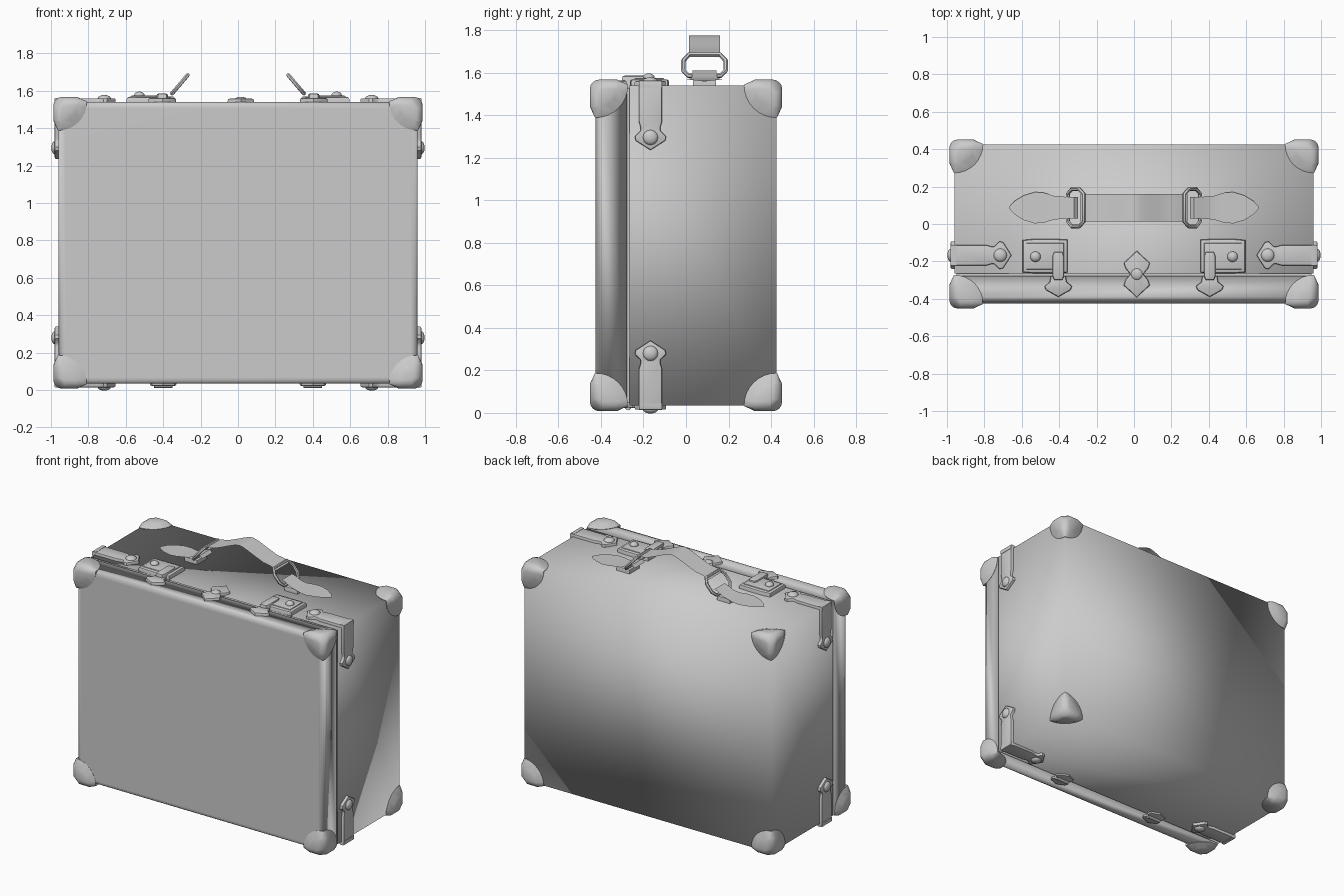
import bpy, bmesh, math
from mathutils import Vector, Matrix

if "Cube" in bpy.data.objects:
    bpy.data.objects.remove(bpy.data.objects["Cube"])

W, D, TOP, BOT = 0.96, 0.425, 1.54, 0.035
MID = (TOP + BOT) / 2
X, Y, Z = Vector((1, 0, 0)), Vector((0, 1, 0)), Vector((0, 0, 1))

grey = bpy.data.materials.new("case grey")
grey.use_nodes = True
grey.diffuse_color = (0.6, 0.6, 0.6, 1)
grey.node_tree.nodes["Principled BSDF"].inputs["Base Color"].default_value = (0.6, 0.6, 0.6, 1)

# Mirror centre of the case
centre = bpy.data.objects.new("case_centre", None)
centre.location = (0, 0, MID)
centre.hide_render = True
bpy.context.collection.objects.link(centre)


def finish(name, bm, mirror="", angle=40):
    """Turn a bmesh into a shaded object, mirrored on the named axes."""
    mesh = bpy.data.meshes.new(name)
    bmesh.ops.recalc_face_normals(bm, faces=bm.faces)
    bm.to_mesh(mesh)
    bm.free()
    mesh.materials.append(grey)
    ob = bpy.data.objects.new(name, mesh)
    bpy.context.collection.objects.link(ob)
    bpy.ops.object.select_all(action="DESELECT")
    ob.select_set(True)
    bpy.context.view_layer.objects.active = ob
    bpy.ops.object.shade_smooth_by_angle(angle=math.radians(angle))
    if mirror:
        mod = ob.modifiers.new("mirror", "MIRROR")
        mod.mirror_object = centre
        mod.use_axis = [a in mirror for a in "xyz"]
        mod.use_mirror_merge = False
    return ob


def box(x, y0, y1, z0, z1):
    bm = bmesh.new()
    size = Matrix.Diagonal((2 * x, y1 - y0, z1 - z0, 1))
    bmesh.ops.create_cube(bm, matrix=Matrix.Translation((0, (y0 + y1) / 2, (z0 + z1) / 2)) @ size)
    return bm


def plate(name, half, origin, u, n, h, bevel=0.008, mirror="x"):
    """Symmetric plate: half outline of (along, half width), raised along n."""
    v = n.cross(u)
    outline = [(a, b) for a, b in half] + [(a, -b) for a, b in reversed(half) if b > 0]
    bm = bmesh.new()
    base = Vector(origin) - n * 0.01
    face = bm.faces.new([bm.verts.new(base + u * a + v * b) for a, b in outline])
    geo = bmesh.ops.extrude_face_region(bm, geom=[face])["geom"]
    bmesh.ops.translate(bm, vec=n * (h + 0.01), verts=[g for g in geo if isinstance(g, bmesh.types.BMVert)])
    cap = next(g for g in geo if isinstance(g, bmesh.types.BMFace))
    bmesh.ops.bevel(bm, geom=list(cap.edges), offset=bevel, segments=2, affect="EDGES", profile=0.5)
    return finish(name, bm, mirror)


def stud(name, origin, n, r, h, mirror="x"):
    bm = bmesh.new()
    turn = n.to_track_quat("Z", "Y").to_matrix().to_4x4()
    bmesh.ops.create_uvsphere(bm, u_segments=16, v_segments=8, radius=1,
                              matrix=Matrix.Translation(origin) @ turn @ Matrix.Diagonal((r, r, h, 1)))
    return finish(name, bm, mirror, 60)


def ribbon(name, path, y, thick, mirror=""):
    """Strip along (x, z, half width) with thickness."""
    bm = bmesh.new()
    rows = [[bm.verts.new((x, y + s * w, z)) for s in (-1, 1)] for x, z, w in path]
    for a, b in zip(rows, rows[1:]):
        bm.faces.new((a[0], b[0], b[1], a[1]))
    bmesh.ops.solidify(bm, geom=bm.faces[:], thickness=thick)
    return finish(name, bm, mirror)


# Main shell: one soft-shaded tub, open towards the lid
bm = box(W, -0.265, D, BOT, TOP)
bm.faces.ensure_lookup_table()
bmesh.ops.delete(bm, geom=[f for f in bm.faces if f.calc_center_median().y < -0.2], context="FACES_ONLY")
finish("main_shell", bm, angle=180)

# Recessed rim in the seam
finish("inner_rim", box(W - 0.012, -0.3, -0.2, BOT + 0.012, TOP - 0.012))

# Lid with softened front edges
bm = box(W, -D, -0.278, BOT, TOP)
edges = [e for e in bm.edges if all(v.co.y < -0.4 for v in e.verts)]
bmesh.ops.bevel(bm, geom=edges, offset=0.035, segments=4, affect="EDGES", profile=0.5)
lid = finish("lid", bm, angle=60)
lid.modifiers.new("weighted normals", "WEIGHTED_NORMAL")

# Corner protectors: rounded hulls over each corner
bm = bmesh.new()
corner = Vector((W, -D, TOP))
inward = (-X, Y, -Z)
for i in range(3):
    a, b, out = inward[i], inward[(i + 1) % 3], -inward[(i + 2) % 3]
    for k in range(9):
        t = k / 8 * math.pi / 2
        rim = a * math.cos(t) + b * math.sin(t)
        bm.verts.new(corner + rim * 0.152 + out * 0.003)
        bm.verts.new(corner + rim * 0.105 + out * 0.022)
    for k in range(5):
        t = k / 4 * math.pi / 2
        ridge = (-a * math.cos(t) - b * math.sin(t)) * 0.045
        for along in (0.1, 0.03):
            bm.verts.new(corner + (a + b) * 0.018 + ridge - out * along)
hull = bmesh.ops.convex_hull(bm, input=bm.verts[:])
bmesh.ops.delete(bm, geom=list({v for v in hull["geom_interior"] if isinstance(v, bmesh.types.BMVert)}), context="VERTS")
finish("corner_protectors", bm, "xyz", 50)

# Edge straps: an arm on the top and one on the side, each with a stud
arm = [(-0.022, 0.055), (0.17, 0.055), (0.2, 0.046), (0.215, 0.048), (0.24, 0.074), (0.26, 0.07), (0.305, 0)]
strap_y = -0.167
for label, origin, u, n in (("top", (W, strap_y, TOP), -X, Z), ("side", (W, strap_y, TOP), -Z, X)):
    plate("strap_arm_" + label, arm, origin, u, n, 0.02, 0.007, "xz")
    stud("strap_stud_" + label, Vector(origin) + u * 0.245 + n * 0.018, n, 0.036, 0.02, "xz")

# Latches: raised plate, inner panel, button, hasp and tongue
plate("latch_plate", [(0, 0.088), (0.06, 0.092), (0.18, 0.092), (0.24, 0.086)],
      (0.355, -0.172, TOP), X, Z, 0.028, 0.012)
plate("latch_panel", [(0, 0.07), (0.2, 0.07)], (0.375, -0.172, TOP), X, Z, 0.034, 0.005)
stud("latch_button", Vector((0.527, -0.175, TOP + 0.036)), Z, 0.028, 0.02)
plate("latch_hasp", [(0, 0.022), (0.02, 0.03), (0.13, 0.03), (0.15, 0.022)],
      (0.405, -0.3, TOP), Y, Z, 0.045, 0.01)
plate("latch_tongue", [(0, 0.04), (0.03, 0.045), (0.055, 0.074), (0.075, 0.066), (0.112, 0)],
      (0.405, -0.278, TOP), -Y, Z, 0.022, 0.01)

# Centre ornament across the seam
plate("centre_ornament", [(-0.125, 0), (-0.1, 0.026), (-0.06, 0.07), (-0.03, 0.06), (0, 0.035),
                          (0.03, 0.06), (0.06, 0.07), (0.1, 0.026), (0.125, 0)],
      (0.015, -0.268, TOP), Y, Z, 0.018, 0.009, "")
stud("centre_ornament_boss", Vector((0.015, -0.268, TOP + 0.014)), Z, 0.032, 0.014, "")

# Hinges under the case
plate("hinge_leaf", [(-0.07, 0), (-0.045, 0.06), (-0.02, 0.07), (0, 0.05), (0.02, 0.07), (0.045, 0.06), (0.07, 0)],
      (0.4, -0.272, BOT), Y, -Z, 0.012, 0.006)
bm = bmesh.new()
bmesh.ops.create_cone(bm, cap_ends=True, segments=12, radius1=0.015, radius2=0.015, depth=0.1,
                      matrix=Matrix.Translation((0.4, -0.272, BOT - 0.008)) @ Matrix.Rotation(math.pi / 2, 4, "Y"))
finish("hinge_knuckle", bm, "x")

# Handle grip
HY = 0.087
half = [(0.285, 1.672), (0.25, 1.693), (0.19, 1.703), (0.13, 1.727), (0.06, 1.757), (0.03, 1.768)]
grip = [(-x, z, 0.074) for x, z in half] + [(0, 1.774, 0.074)] + [(x, z, 0.074) for x, z in reversed(half)]
ribbon("handle_grip", grip, HY, 0.022)

# Leaf-shaped handle anchors
ribbon("handle_anchor", [(0.3, 1.592, 0.057), (0.32, 1.61, 0.057), (0.345, 1.603, 0.057), (0.39, 1.58, 0.06),
                         (0.43, 1.572, 0.064), (0.48, 1.57, 0.08), (0.53, 1.568, 0.084), (0.59, 1.566, 0.066),
                         (0.64, 1.562, 0.035), (0.668, 1.558, 0.004)], HY, 0.024, "x")
plate("anchor_pad", [(0, 0.055), (0.1, 0.055)], (0.34, HY, TOP), X, Z, 0.03)

# Handle rings: tilted eight-sided wire loops
ring = [(0, 0.072), (0.3, 0.1), (0.75, 0.1), (1, 0.075)]
loop = ring + [(s, -w) for s, w in reversed(ring)]
curve = bpy.data.curves.new("ring_path", "CURVE")
curve.dimensions = "3D"
curve.bevel_depth = 0.011
curve.bevel_resolution = 1
spline = curve.splines.new("POLY")
spline.points.add(len(loop) - 1)
spline.use_cyclic_u = True
for p, (s, w) in zip(spline.points, loop):
    p.co = (0.268 + 0.085 * s, HY + w, 1.685 - 0.1 * s, 1)
wire = bpy.data.objects.new("ring_path", curve)
bpy.context.collection.objects.link(wire)
bpy.context.view_layer.update()
bm = bmesh.new()
bm.from_mesh(wire.to_mesh())
bpy.data.objects.remove(wire)
finish("handle_rings", bm, "x", 50)
